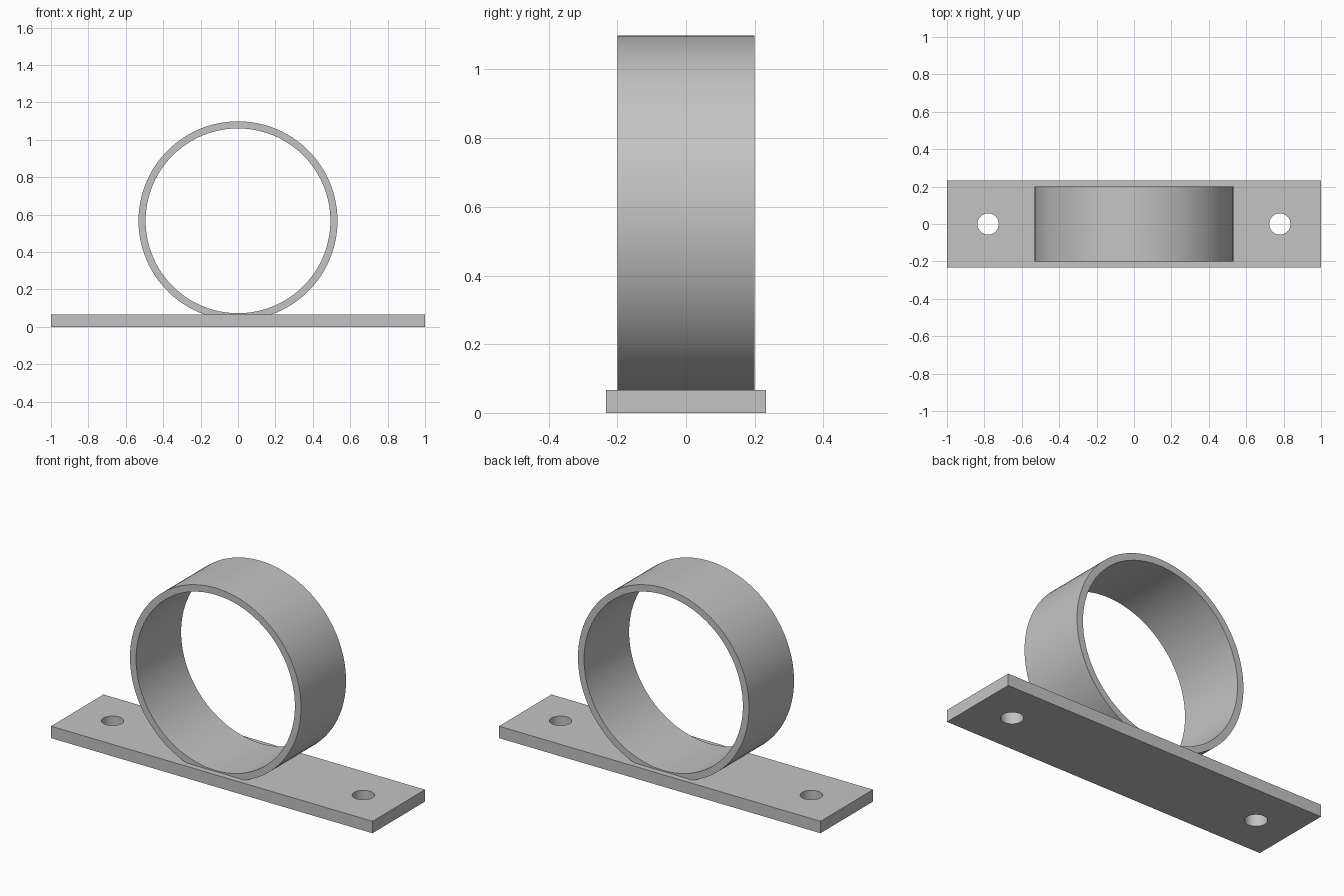
import bpy
import bmesh
from math import acos, cos, sin, pi, radians
from mathutils import Matrix, Vector

cube = bpy.data.objects.get("Cube")
if cube:
    bpy.data.objects.remove(cube, do_unlink=True)

PLATE_TOP = 0.067
PLATE_HALF_DEPTH = 0.233
HOLE_X, HOLE_R = 0.78, 0.057
RING_Z, RING_OUTER, RING_INNER = 0.567, 0.532, 0.494
RING_HALF_DEPTH = 0.2

grey = bpy.data.materials.new("light grey metal")
grey.use_nodes = True
colour = (0.55, 0.55, 0.55, 1)
grey.diffuse_color = colour
grey.node_tree.nodes["Principled BSDF"].inputs["Base Color"].default_value = colour


def arc(cx, cy, r, start=0.0, sweep=2 * pi, steps=96):
    """Points along an arc; a full circle leaves out the repeated end."""
    count = steps if sweep > 2 * pi - 1e-6 else steps + 1
    return [(cx + r * cos(start + sweep * i / steps),
             cy + r * sin(start + sweep * i / steps)) for i in range(count)]


def extruded_part(name, outlines, half_thickness, transform):
    """Fill closed outlines (inner ones become holes) and extrude both ways."""
    curve = bpy.data.curves.new(name + "_profile", 'CURVE')
    curve.dimensions = '2D'
    curve.fill_mode = 'BOTH'
    curve.extrude = half_thickness
    for points in outlines:
        spline = curve.splines.new('POLY')
        spline.points.add(len(points) - 1)
        for p, (x, y) in zip(spline.points, points):
            p.co = (x, y, 0, 1)
        spline.use_cyclic_u = True
    helper = bpy.data.objects.new(name + "_helper", curve)
    bpy.context.collection.objects.link(helper)
    bpy.context.view_layer.update()
    graph = bpy.context.evaluated_depsgraph_get()
    mesh = bpy.data.meshes.new_from_object(helper.evaluated_get(graph))
    bpy.data.objects.remove(helper, do_unlink=True)

    bm = bmesh.new()
    bm.from_mesh(mesh)
    bmesh.ops.remove_doubles(bm, verts=bm.verts, dist=1e-5)
    bm.transform(transform)
    bmesh.ops.recalc_face_normals(bm, faces=bm.faces)
    bm.to_mesh(mesh)
    bm.free()
    mesh.name = name
    mesh.materials.clear()
    mesh.materials.append(grey)

    part = bpy.data.objects.new(name, mesh)
    bpy.context.collection.objects.link(part)
    bpy.ops.object.select_all(action='DESELECT')
    part.select_set(True)
    bpy.context.view_layer.objects.active = part
    bpy.ops.object.shade_smooth_by_angle(angle=radians(30))
    return part


# Base plate with a bolt hole near each end
d = PLATE_HALF_DEPTH
plate_outline = [(-1, -d), (1, -d), (1, d), (-1, d)]
bolt_holes = [arc(side * HOLE_X, 0, HOLE_R, steps=48) for side in (-1, 1)]
extruded_part("base_plate", [plate_outline] + bolt_holes, PLATE_TOP / 2,
              Matrix.Translation(Vector((0, 0, PLATE_TOP / 2))))

# Ring, its outside cut flat where it meets the plate
half_gap = acos((RING_Z - PLATE_TOP) / RING_OUTER)
outer = arc(0, RING_Z, RING_OUTER, -pi / 2 + half_gap, 2 * (pi - half_gap))
inner = arc(0, RING_Z, RING_INNER, -pi / 2)
extruded_part("clamp_ring", [outer, inner], RING_HALF_DEPTH,
              Matrix.Rotation(pi / 2, 4, 'X'))
